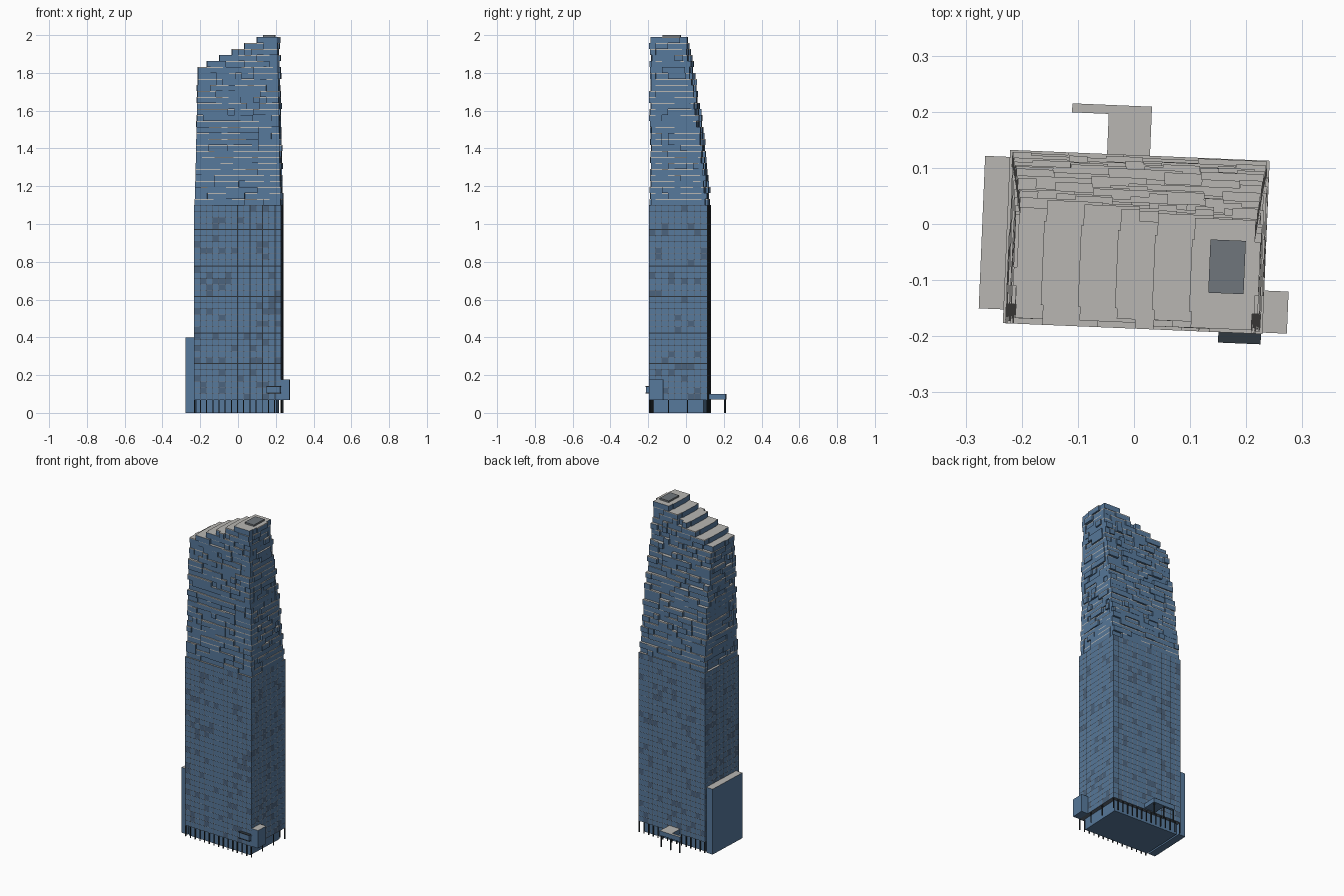
import bpy, bmesh, math, random
from mathutils import Vector

if "Cube" in bpy.data.objects:
    bpy.data.objects.remove(bpy.data.objects["Cube"])

random.seed(7)
LOC, ROT = (0.004, -0.032, 0), (0, 0, math.radians(-2.4))
HU, HV = 0.2315, 0.1545              # half width and half depth of the shaft
Z0, Z1, Z2 = 0.068, 1.10, 1.99       # underside, start of terraces, main roof
NU, NV, FLOORS, TERRACES = 14, 9, 32, 28
BAY, FH = 2 * HU / NU, (Z2 - Z1) / TERRACES


def material(name, rgb):
    m = bpy.data.materials.new(name)
    m.diffuse_color = (*rgb, 1)
    m.use_nodes = True
    m.node_tree.nodes["Principled BSDF"].inputs["Base Color"].default_value = m.diffuse_color
    return m


GLASS = material("blue_glass", (0.095, 0.19, 0.33))
DIM = material("dim_glass", (0.07, 0.125, 0.21))
FRAME = material("window_frame", (0.12, 0.15, 0.19))
ROOF = material("pale_concrete", (0.48, 0.47, 0.45))
DARK = material("dark_metal", (0.03, 0.04, 0.05))
PLANT = material("plant_grey", (0.16, 0.18, 0.2))


def finish(name, bm, *mats):
    bm.normal_update()
    mesh = bpy.data.meshes.new(name)
    bm.to_mesh(mesh)
    bm.free()
    for m in mats:
        mesh.materials.append(m)
    ob = bpy.data.objects.new(name, mesh)
    ob.location, ob.rotation_euler = LOC, ROT
    bpy.context.collection.objects.link(ob)
    return ob


def box(bm, u0, u1, v0, v1, z0, z1, side=0, top=1):
    vs = [bm.verts.new((u, v, z)) for z in (z0, z1)
          for u, v in ((u0, v0), (u1, v0), (u1, v1), (u0, v1))]
    for i in range(4):
        j = (i + 1) % 4
        bm.faces.new((vs[i], vs[j], vs[j + 4], vs[i + 4])).material_index = side
    bm.faces.new(vs[3::-1]).material_index = side
    bm.faces.new(vs[4:]).material_index = top


def box_object(name, boxes, *mats):
    bm = bmesh.new()
    for b in boxes:
        box(bm, *b, top=len(mats) - 1)
    return finish(name, bm, *mats)


# Shaft: grid of window panels set slightly back in their frames
bm = bmesh.new()
corners = [Vector(c) for c in ((-HU, -HV), (HU, -HV), (HU, HV), (-HU, HV))]
panels = []
for s in range(4):
    a, b, n = corners[s], corners[(s + 1) % 4], (NU, NV)[s % 2]
    for i in range(n):
        p, q = a.lerp(b, i / n), a.lerp(b, (i + 1) / n)
        for k in range(FLOORS):
            za, zb = (Z0 + (Z1 - Z0) * f / FLOORS for f in (k, k + 1))
            f = bm.faces.new([bm.verts.new((*c, z)) for c, z in
                              ((p, za), (q, za), (q, zb), (p, zb))])
            panels.append(f)
bmesh.ops.remove_doubles(bm, verts=bm.verts[:], dist=1e-5)
bm.normal_update()
panels = bm.faces[:]
for f in bmesh.ops.inset_individual(bm, faces=panels, thickness=0.0022, depth=-0.001)["faces"]:
    f.material_index = 2
for f in panels:
    f.material_index = 1 if random.random() < 0.13 else 0
for z, order, m in ((Z0, -1, 2), (Z1, 1, 3)):
    bm.faces.new([bm.verts.new((*c, z)) for c in corners[::order]]).material_index = m
finish("tower_shaft", bm, GLASS, DIM, FRAME, ROOF)


def runs(a, b, longest):
    """Split a..b into random runs of whole bays."""
    while a < b - 1e-4:
        e = a + BAY * random.randint(1, longest)
        if b - e < BAY * 0.5:
            e = b
        yield a, e
        a = e


# Terraced crown: each floor is a core ringed by randomly projecting boxes
bm = bmesh.new()
for k in range(TERRACES):
    z, zt = Z1 + k * FH, Z1 + (k + 1) * FH
    t = k / (TERRACES - 1)
    back = HV - 0.116 * t ** 1.3
    left, right = -HU + 0.022 * t, HU - 0.016 * t
    step = k - (TERRACES - 6)         # the stepped roof climbs from left to right
    inner_l = left + 0.028
    if step > 0:
        left = -HU + 2 * BAY * step
        inner_l = left
    inner_r, inner_f, inner_b = right - 0.03, -HV + 0.035, back - 0.03
    box(bm, inner_l, inner_r, inner_f, inner_b, z, zt)

    def room(u0, u1, v0, v1):
        cap = 0.005 if random.random() < 0.6 else 0
        if cap:
            box(bm, u0, u1, v0, v1, zt - cap, zt, side=1)
        box(bm, u0, u1, v0, v1, z, zt - cap)

    def jut():
        return random.choice((0, 0.006, 0.011, 0.017)) * (0.6 + 0.4 * t)

    for a, b in runs(left + 0.004, right - 0.004, 3):
        room(a, b, -HV + jut(), inner_f)
        room(a, b, inner_b, back + 0.009 * t - jut() * 1.25)
    for a, b in runs(inner_f, inner_b, 3):
        room(inner_r, right + 0.006 * t - jut(), a, b)
        if step <= 0:
            room(left + 0.004 - 0.008 * t + jut(), inner_l, a, b)
finish("terraced_crown", bm, GLASS, ROOF)

# Plant box on the highest roof
box_object("roof_plant_box", [(0.132, 0.195, -0.085, 0.01, Z2, 2.0)], PLANT)

# Recessed lobby and the columns that carry the shaft
box_object("lobby_glass", [(-HU + 0.01, HU - 0.025, -HV + 0.022, HV - 0.022, 0, Z0)], GLASS)
w = 0.0025
columns = []
for i in range(NU + 1):
    u = -HU + w + (2 * HU - 2 * w) * i / NU
    for v in (-HV + w, HV - w):
        columns.append((u - w, u + w, v - w, v + w, 0, Z0))
for v in (-0.05, 0.05):
    columns.append((HU - 2 * w, HU, v - w, v + w, 0, Z0))
box_object("ground_columns", columns, DARK)

# Side wing
box_object("side_wing", [(-0.2755, -HU, -0.13, 0.142, 0, 0.40)], GLASS, ROOF)

# Corner bay and front display bay
box_object("corner_bay", [(HU - 0.002, 0.275, -0.152, -0.077, 0.068, 0.177)], GLASS, ROOF)
box_object("front_bay", [(0.155, 0.227, -0.171, -HV, 0.105, 0.14)], GLASS, ROOF)
box_object("front_bay_trim", [(0.153, 0.229, -0.173, -HV, z, z + 0.004)
                              for z in (0.103, 0.138)], DARK)

# L-shaped rear canopy on thin posts
box_object("rear_canopy", [(-0.0585, 0.018, HV, 0.242, 0.072, 0.1),
                           (-0.124, -0.0585, 0.226, 0.242, 0.072, 0.1)], GLASS, ROOF)
box_object("canopy_posts", [(u - 0.003, u + 0.003, 0.233, 0.239, 0, 0.072)
                            for u in (-0.119, -0.055, 0.013)], DARK)
